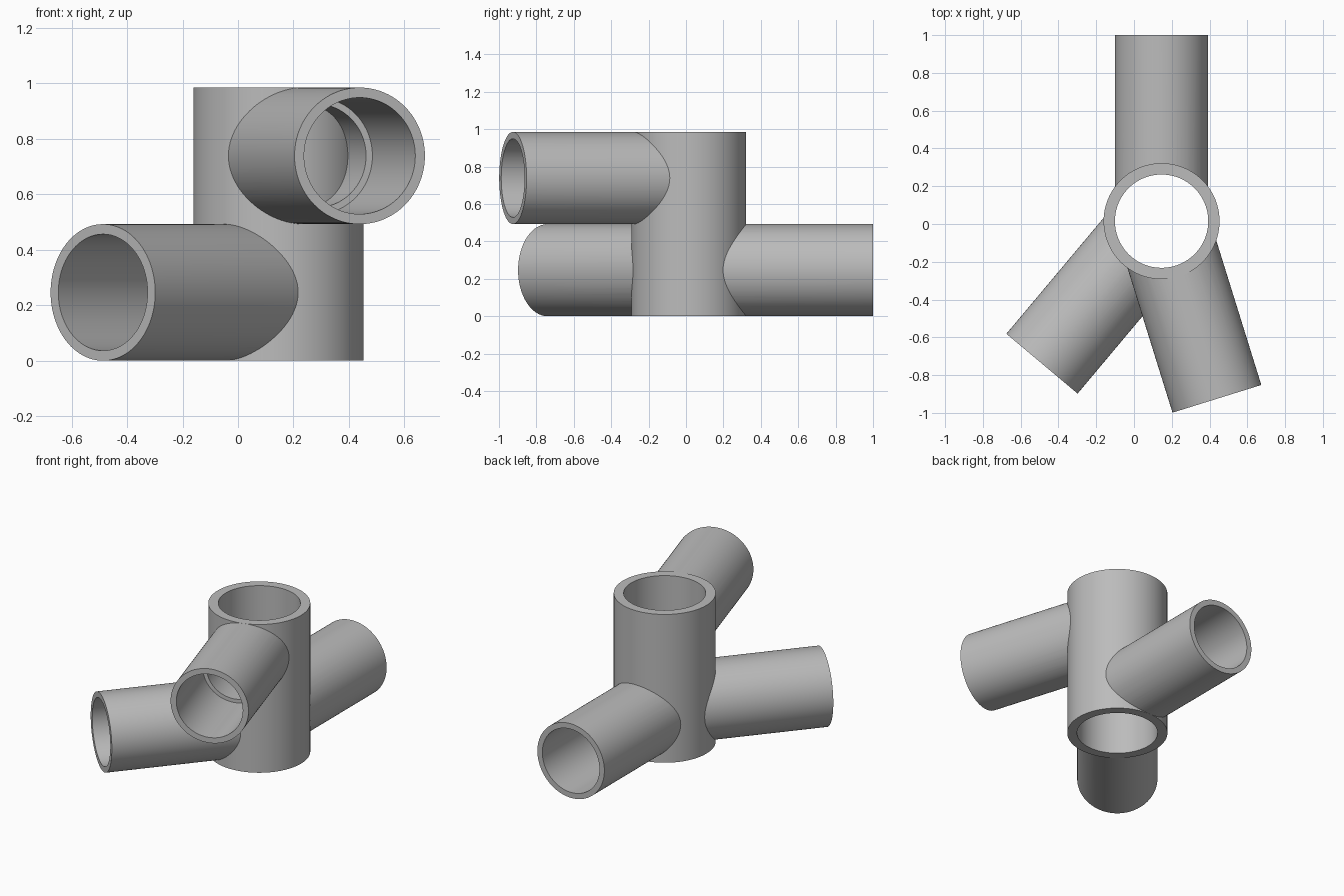
import bpy, bmesh, math
from mathutils import Matrix, Vector

if "Cube" in bpy.data.objects:
    bpy.data.objects.remove(bpy.data.objects["Cube"], do_unlink=True)

HEIGHT = 0.985            # height of the hub, also the reach of each arm
ARM_R = HEIGHT / 4
HUB_R, HUB_BORE = 0.307, 0.247
CENTRE = Vector((0.146, 0.015, 0))
SIDES = 96

grey = bpy.data.materials.new("plain grey")
grey.use_nodes = True
COLOUR = (0.5, 0.5, 0.5, 1)
grey.diffuse_color = COLOUR
grey.node_tree.nodes["Principled BSDF"].inputs["Base Color"].default_value = COLOUR


def revolve(name, profile, matrix):
    """Spin a closed (radius, height) profile around z; points on the axis are merged."""
    bm = bmesh.new()
    verts = [bm.verts.new((r, 0, z)) for r, z in profile]
    edges = [bm.edges.new((verts[i - 1], verts[i])) for i in range(len(verts))]
    bmesh.ops.spin(bm, geom=verts + edges, cent=(0, 0, 0), axis=(0, 0, 1),
                   angle=math.tau, steps=SIDES, use_merge=True)
    bmesh.ops.remove_doubles(bm, verts=bm.verts, dist=1e-5)
    bmesh.ops.dissolve_degenerate(bm, edges=bm.edges, dist=1e-5)
    bmesh.ops.recalc_face_normals(bm, faces=bm.faces)
    bm.transform(matrix)
    mesh = bpy.data.meshes.new(name)
    bm.to_mesh(mesh)
    bm.free()
    mesh.materials.append(grey)
    obj = bpy.data.objects.new(name, mesh)
    bpy.context.collection.objects.link(obj)
    return obj


def smooth(obj):
    bpy.ops.object.select_all(action='DESELECT')
    obj.select_set(True)
    bpy.context.view_layer.objects.active = obj
    bpy.ops.object.shade_smooth_by_angle(angle=math.radians(30))


# Upright open hub
hub = revolve("hub_tube",
              [(HUB_BORE, 0), (HUB_R, 0), (HUB_R, HEIGHT), (HUB_BORE, HEIGHT)],
              Matrix.Translation(CENTRE))
smooth(hub)

# Helper that trims the arms to the outside of the hub
cutter = revolve("hub_cutter",
                 [(0, -0.2), (HUB_R, -0.2), (HUB_R, HEIGHT + 0.2), (0, HEIGHT + 0.2)],
                 Matrix.Translation(CENTRE))
cutter.hide_render = True

# Socket arms: wide bore at the mouth, stepping down to a narrower one
SOCKET_R, INNER_R, STEP, START = 0.21, 0.186, 0.465, 0.1
ARM = [(INNER_R, START), (ARM_R, START), (ARM_R, HEIGHT), (SOCKET_R, HEIGHT),
       (SOCKET_R, STEP), (INNER_R, STEP)]


def add_arm(name, heading, z):
    """Heading in degrees, anticlockwise from +x as seen from above."""
    matrix = (Matrix.Translation(CENTRE + Vector((0, 0, z)))
              @ Matrix.Rotation(math.radians(heading), 4, 'Z')
              @ Matrix.Rotation(math.radians(90), 4, 'Y'))
    arm = revolve(name, ARM, matrix)
    trim = arm.modifiers.new("trim", 'BOOLEAN')
    trim.operation, trim.solver, trim.object = 'DIFFERENCE', 'EXACT', cutter
    bpy.ops.object.select_all(action='DESELECT')
    arm.select_set(True)
    bpy.context.view_layer.objects.active = arm
    bpy.ops.object.modifier_apply(modifier="trim")
    smooth(arm)


add_arm("back_arm", 90, ARM_R)
add_arm("front_right_arm", 230, ARM_R)
add_arm("front_left_upper_arm", 287.3, HEIGHT - ARM_R)

bpy.data.objects.remove(cutter, do_unlink=True)
